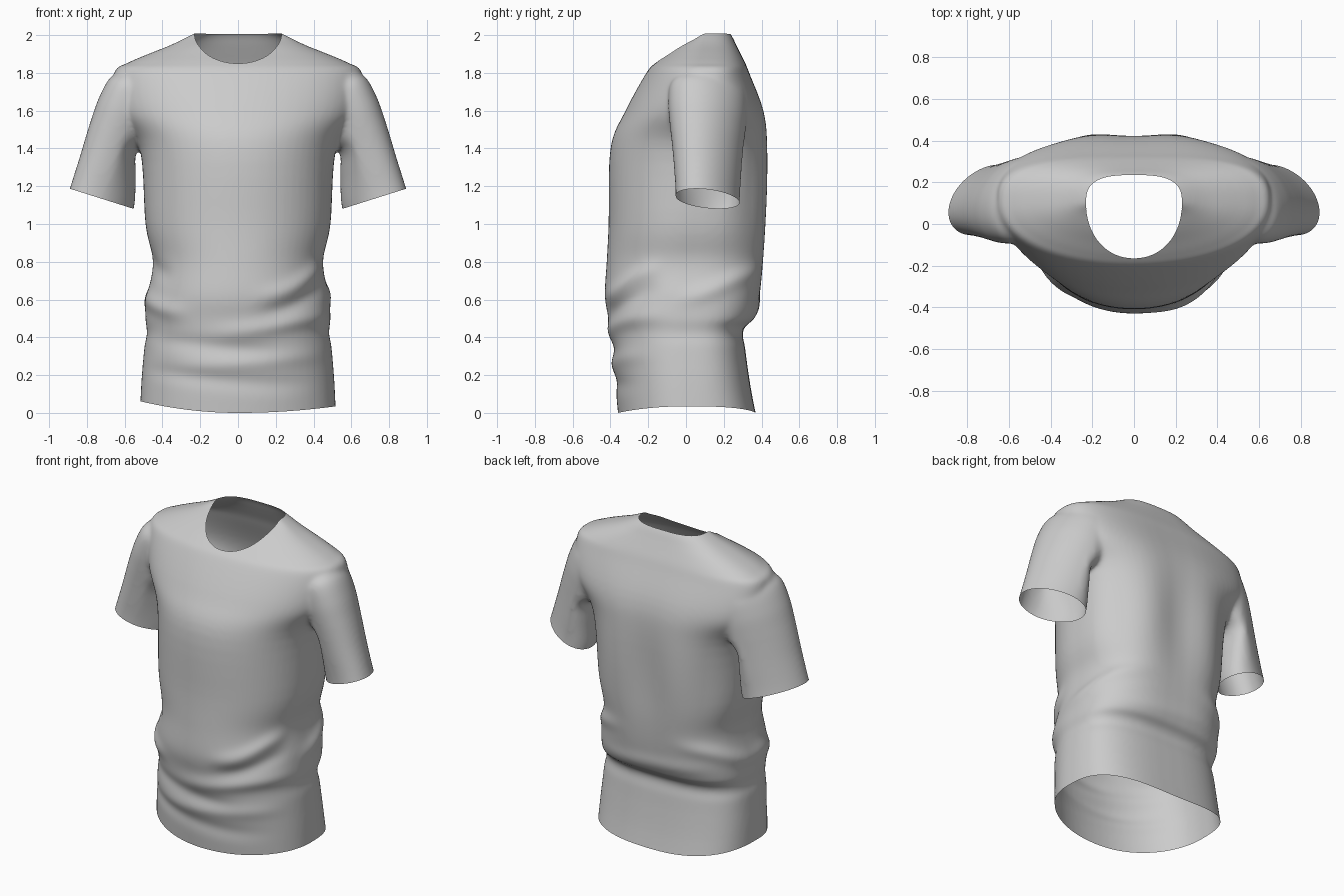
import bpy, bmesh, math
from mathutils import Vector

SIDES = 64
FRONT_POWER, BACK_POWER = 2.1, 2.9

start_cube = bpy.data.objects.get("Cube")
if start_cube:
    bpy.data.objects.remove(start_cube, do_unlink=True)

fabric = bpy.data.materials.new("light_grey_fabric")
fabric.use_nodes = True
grey = (0.6, 0.6, 0.6, 1)
fabric.diffuse_color = grey
fabric.node_tree.nodes["Principled BSDF"].inputs["Base Color"].default_value = grey


def circle_directions():
    for i in range(SIDES):
        angle = math.tau * i / SIDES
        yield math.cos(angle), math.sin(angle)


def signed_power(value, exponent):
    return math.copysign(abs(value) ** exponent, value)


def body_ring(z, width, centre, front, back):
    """Rounded cross-section with its own depth towards front and back."""
    ring = []
    for c, s in circle_directions():
        power, depth = (BACK_POWER, back) if s > 0 else (FRONT_POWER, front)
        ring.append(Vector((width * signed_power(c, 2 / power),
                            centre + depth * signed_power(s, 2 / power), z)))
    return ring


def inside_ring(point, width, centre, front, back):
    y = point.y - centre
    power, depth = (BACK_POWER, back) if y > 0 else (FRONT_POWER, front)
    return abs(point.x / width) ** power + abs(y / depth) ** power < 1.002


def refine(rows, steps=5):
    """Smooth curve through the rows of section values."""
    result = []
    for i in range(len(rows) - 1):
        before, start = rows[max(i - 1, 0)], rows[i]
        end, after = rows[i + 1], rows[min(i + 2, len(rows) - 1)]
        for k in range(steps):
            t = k / steps
            result.append([q + t / 2 * (r - p + t * (2 * p - 5 * q + 4 * r - s
                           + t * (3 * (q - r) + s - p)))
                           for p, q, r, s in zip(before, start, end, after)])
    return result + [rows[-1]]


def loft(bm, rings):
    loops = [[bm.verts.new(p) for p in ring] for ring in rings]
    made = [bm.faces.new(loops[0]), bm.faces.new(loops[-1])]
    for low, high in zip(loops, loops[1:]):
        for i in range(SIDES):
            j = (i + 1) % SIDES
            made.append(bm.faces.new((low[i], low[j], high[j], high[i])))
    bmesh.ops.recalc_face_normals(bm, faces=made)


def make_object(name, bm):
    mesh = bpy.data.meshes.new(name)
    bm.to_mesh(mesh)
    bm.free()
    obj = bpy.data.objects.new(name, mesh)
    bpy.context.collection.objects.link(obj)
    return obj


def open_end(bm, faces, point, direction):
    """Cut a capped end away along a plane."""
    geom = set(faces)
    for f in faces:
        geom.update(f.edges)
        geom.update(f.verts)
    bmesh.ops.bisect_plane(bm, geom=list(geom), plane_co=point,
                           plane_no=direction, clear_outer=True)


# Torso sections: height, half width, side line, front depth, back depth
torso = [
    (-.1, .52, 0, .35, .39), (.15, .51, 0, .375, .34), (.42, .49, 0, .4, .31),
    (.5, .49, 0, .41, .36), (.62, .48, 0, .43, .39), (.8, .45, 0, .42, .41),
    (1, .49, .02, .43, .4), (1.4, .52, .06, .46, .37), (1.6, .64, .1, .42, .31),
    (1.8, .655, .1, .31, .235), (1.85, .59, .1, .265, .215),
    (1.9, .475, .1, .2, .19), (1.95, .35, .1, .135, .165),
    (2, .25, .1, .05, .14), (2.05, .15, .1, .02, .1),
]
bm = bmesh.new()
loft(bm, [body_ring(*row) for row in refine(torso)])

# Sleeve sections: distance above the cuff, inner reach, outer reach, depth
sleeve = [(-.06, .17, .19, .16), (.04, .16, .19, .16), (.18, .12, .19, .17),
          (.29, .09, .192, .18), (.38, .15, .192, .19), (.5, .18, .188, .2),
          (.62, .16, .165, .19), (.68, .1, .11, .13)]
cuff = Vector((.71, .115, 1.13))
along = Vector((-.3, 0, .95)).normalized()
across = Vector((.95, 0, .3)).normalized()
for side in (1, -1):
    rings = []
    for distance, inner, outer, depth in refine(sleeve):
        ring = []
        for c, s in circle_directions():
            p = cuff + along * distance + across * c * (outer if c > 0 else inner)
            p.y += depth * s - .06 * c
            p.x *= side
            ring.append(p)
        rings.append(ring)
    loft(bm, rings)
shirt = make_object("t_shirt", bm)

# Neck opening cutter
neck = (.23, .1, .265, .135)
bm = bmesh.new()
loft(bm, [body_ring(z, *neck) for z in (1.7, 2.3)])
cutter = make_object("neck_cutter", bm)
cutter.hide_render = True

# Fuse torso and sleeves into one skin, soften the seams, cut the neck
fuse = shirt.modifiers.new("fuse", 'REMESH')
fuse.mode = 'VOXEL'
fuse.voxel_size = .012
soften = shirt.modifiers.new("soften", 'SMOOTH')
soften.iterations = 14
opening = shirt.modifiers.new("neck_opening", 'BOOLEAN')
opening.operation = 'DIFFERENCE'
opening.solver = 'EXACT'
opening.object = cutter
bpy.context.view_layer.update()
graph = bpy.context.evaluated_depsgraph_get()
skin = bpy.data.meshes.new_from_object(shirt.evaluated_get(graph))
shirt.modifiers.clear()
shirt.data = skin
bpy.data.objects.remove(cutter, do_unlink=True)

# Open the neck, the hem and the two cuffs
bm = bmesh.new()
bm.from_mesh(skin)
middles = [(f, f.calc_center_median()) for f in bm.faces]
neck_walls = [f for f, m in middles if m.z > 1.6 and inside_ring(m, *neck)]
bmesh.ops.delete(bm, geom=neck_walls, context='FACES')
open_end(bm, list(bm.faces), Vector(), Vector((0, 0, -1)))
for side in (1, -1):
    middles = [(f, f.calc_center_median()) for f in bm.faces]
    cuff_faces = [f for f, m in middles if m.x * side > .522 and .9 < m.z < 1.3]
    open_end(bm, cuff_faces, Vector((cuff.x * side, cuff.y, cuff.z)),
             Vector((-along.x * side, 0, -along.z)))
bmesh.ops.remove_doubles(bm, verts=bm.verts, dist=.001)
bm.normal_update()

# Cloth folds around the waist: middle angle, half span, height, tilt, depth
folds = [
    (-50, 20, .69, .08, .016), (-50, 20, .59, .07, -.014),
    (-62, 30, .47, .05, .016), (-105, 30, .35, -.03, -.012),
    (-80, 35, .27, .03, .01), (-100, 40, .17, -.03, -.01),
    (-150, 20, .57, -.04, .018), (-155, 15, .76, -.03, -.01),
    (30, 25, .68, .08, .015), (150, 25, .65, -.08, .015),
    (90, 30, .56, .02, .01), (90, 90, .42, 0, -.01),
]
for v in bm.verts:
    x, y, z = v.co
    push = 0
    if z < 1:
        angle = math.degrees(math.atan2(y / .4, x / .5))
        for middle, half, height, tilt, depth in folds:
            turn = (angle - middle + 180) % 360 - 180
            t = turn / half
            along_fold = height + tilt * math.tanh(t)
            fade = math.exp(-(t / 1.3) ** 4)
            push += depth * fade * math.exp(-((z - along_fold) / .05) ** 2)
    # Long soft drapes down the back
    if y > .2 and abs(x) < .55:
        drape = math.exp(-((z - 1.15) / .35) ** 2) * min(1, (y - .2) / .15)
        push -= .012 * drape * math.cos(x * 14)
    v.co += v.normal * push * min(1, z / .08)
    # Hem rises towards the sides
    v.co.z += (.18 * x * x - .05 * x * abs(x)) * max(0, 1 - z / .4)

bm.to_mesh(skin)
bm.free()
skin.materials.clear()
skin.materials.append(fabric)
bpy.context.view_layer.objects.active = shirt
shirt.select_set(True)
bpy.ops.object.shade_smooth()
